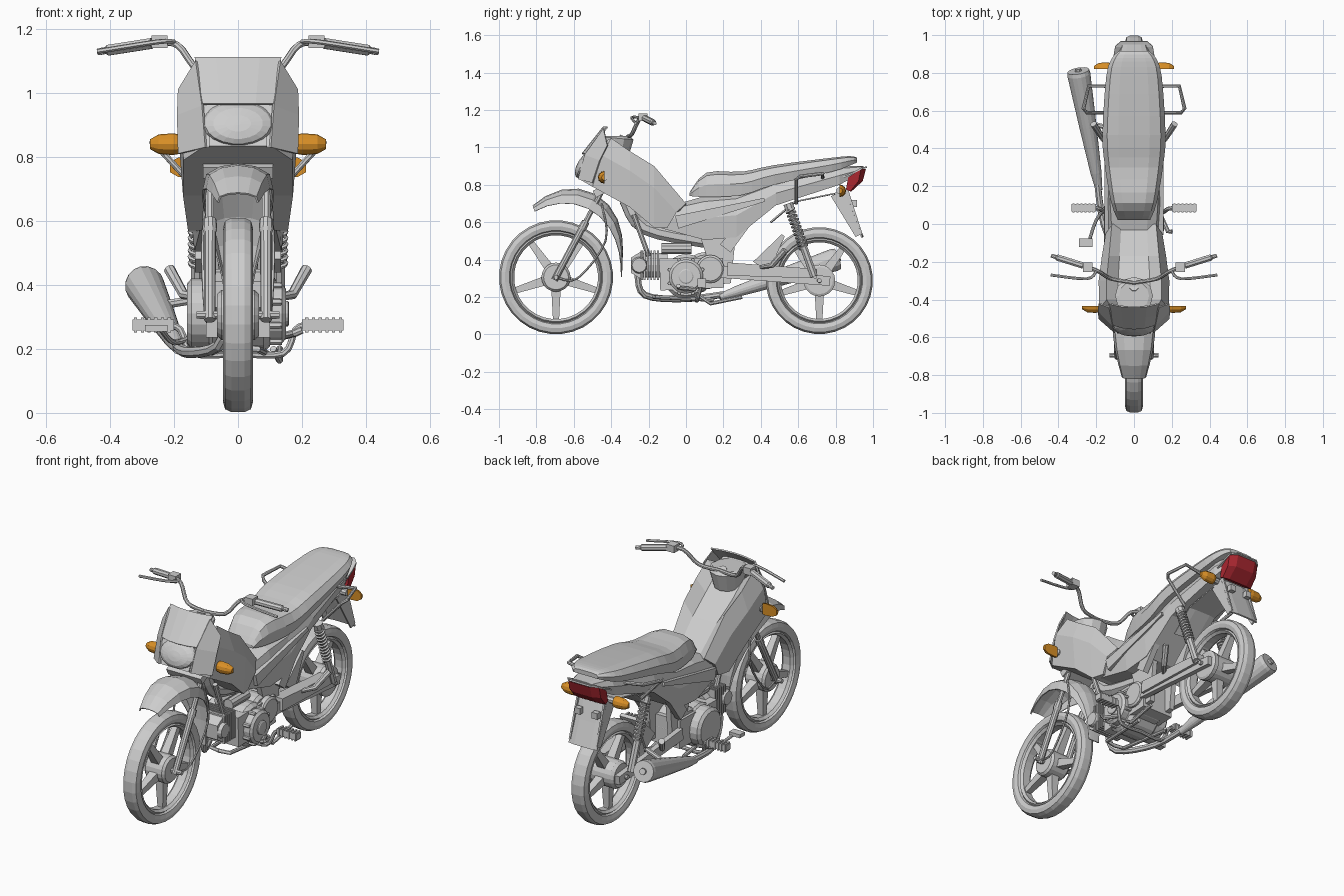
import bpy, bmesh, math
from mathutils import Vector, Matrix

if "Cube" in bpy.data.objects:
    bpy.data.objects.remove(bpy.data.objects["Cube"])


def material(name, rgb):
    mat = bpy.data.materials.new(name)
    mat.use_nodes = True
    color = (*rgb, 1)
    mat.diffuse_color = color
    mat.node_tree.nodes["Principled BSDF"].inputs["Base Color"].default_value = color
    return mat


GREY = material("light_grey", (.61, .61, .61))
AMBER = material("amber_lens", (.7, .28, .02))
RED = material("red_lens", (.4, .02, .03))


def add(name, verts, faces, mat=GREY, mirror=False, thick=0):
    """Create one object, or a left and right pair."""
    sides = {"left_": 1, "right_": -1} if mirror else {"": 1}
    for prefix, sign in sides.items():
        bm = bmesh.new()
        corners = [bm.verts.new((sign * x, y, z)) for x, y, z in verts]
        for face in faces:
            bm.faces.new([corners[i] for i in face])
        bmesh.ops.remove_doubles(bm, verts=bm.verts, dist=.0005)
        bmesh.ops.recalc_face_normals(bm, faces=bm.faces)
        mesh = bpy.data.meshes.new(prefix + name)
        bm.to_mesh(mesh)
        bm.free()
        mesh.materials.append(mat)
        obj = bpy.data.objects.new(prefix + name, mesh)
        bpy.context.collection.objects.link(obj)
        if thick:
            solid = obj.modifiers.new("thickness", "SOLIDIFY")
            solid.thickness, solid.offset = thick, 0


def loft(name, rings, mat=GREY, mirror=False, closed=True, caps=True, thick=0):
    """Skin a row of cross-sections."""
    count = len(rings[0])
    verts = [point for ring in rings for point in ring]
    faces = []
    for start in range(0, len(verts) - count, count):
        for i in range(count if closed else count - 1):
            j = (i + 1) % count
            faces.append((start + i, start + j, start + count + j, start + count + i))
    if closed and caps:
        faces += [range(count), range(len(verts) - count, len(verts))]
    add(name, verts, faces, mat, mirror, thick)


def angles(count):
    return [math.tau * (k + .5) / count for k in range(count)]


def smooth(points, steps=4):
    """Pass a soft curve through a few control points of any size."""
    pts = [Vector(p) for p in points]
    ends = [pts[0], *pts, pts[-1]]
    curve = []
    for a, b, c, d in zip(ends, ends[1:], ends[2:], ends[3:]):
        for t in (k / steps for k in range(steps)):
            curve.append(b + (c - a) * (t / 2) + (a * 2 - b * 5 + c * 4 - d) * (t * t / 2)
                         + (b * 3 - a - c * 3 + d) * (t ** 3 / 2))
    return curve + [pts[-1]]


def tube(name, points, radius, mat=GREY, mirror=False, sides=8):
    pts = [Vector(p) for p in points]
    radii = radius if isinstance(radius, list) else [radius] * len(pts)
    rings, across = [], None
    for i, point in enumerate(pts):
        along = (pts[min(i + 1, len(pts) - 1)] - pts[max(i - 1, 0)]).normalized()
        across = along.orthogonal() if across is None else across - along * across.dot(along)
        across.normalize()
        up = along.cross(across)
        rings.append([point + (across * math.cos(a) + up * math.sin(a)) * radii[i] for a in angles(sides)])
    loft(name, rings, mat, mirror)


def barrel(name, center, radius, inner, outer, mirror=False, sides=20):
    """A drum across the bike with a chamfered outer end."""
    y, z = center
    shoulder = outer + (inner - outer) * .2
    tube(name, [(x, y, z) for x in (inner, shoulder, outer)], [radius, radius, radius * .85], GREY, mirror, sides)


def slab(name, start, end, start_width, end_width, inner, outer, mirror=False):
    """A tapered flat bar drawn in the side plane."""
    p, q = Vector(start), Vector(end)
    normal = (q - p).orthogonal().normalized() / 2
    outline = [p + normal * start_width, q + normal * end_width, q - normal * end_width, p - normal * start_width]
    loft(name, [[(x, y, z) for y, z in outline] for x in (inner, outer)], GREY, mirror)


def box(name, center, size, mirror=False):
    x, y, z = center
    width, depth, height = size
    slab(name, (y - depth / 2, z), (y + depth / 2, z), height, height, x - width / 2, x + width / 2, mirror)


def whole(half):
    """Complete a half section that starts and ends at the middle."""
    return half + [(-x, y, z) for x, y, z in half[-2:0:-1]]


def hull(y, low, top, w):
    """Cross-section of the seat and the body."""
    mid = (low + top) / 2
    return whole([(0, y, top), (w * .5, y, top), (w * .85, y, top - (top - low) / 8),
                  (w, y, mid), (w * .92, y, low), (0, y, low)])


def hoop(name, hub, radius, depth, width, sides):
    """A ring with a squarish rounded section round an axle."""
    def square(value):
        return math.copysign(abs(value) ** .7, value)
    section = [(radius - depth + depth * square(math.cos(a)), width * square(math.sin(a))) for a in angles(sides)]
    turns = angles(32)
    rings = [[hub + Vector((x, r * math.cos(a), r * math.sin(a))) for r, x in section] for a in turns + turns[:1]]
    loft(name, rings, caps=False)


def wheel(name, hub, radius, hub_width):
    hoop(name + "_tire", hub, radius, .033, .047, 10)
    hoop(name + "_rim", hub, radius - .055, .014, .038, 6)
    barrel(name + "_hub", hub.yz, .078, 0, hub_width, mirror=True)
    barrel(name + "_axle", hub.yz, .014, 0, .13, mirror=True, sides=8)
    for k, angle in enumerate(angles(5)):
        turn = Matrix.Rotation(angle, 3, "X")
        rings = []
        for reach, size in ((.04, .026), (radius - .07, .016)):
            corners = [(-size, -size), (size, -size), (size, size), (-size, size)]
            rings.append([hub + turn @ Vector((x, y, reach)) for x, y in corners])
        loft(f"{name}_spoke_{k + 1}", rings)


def signal(name, base, length, back):
    """A front-to-back split pod: amber lens on the outer side, given colour behind."""
    for part, facing, mat in (("lens", 1, AMBER), ("housing", -1, back)):
        direction = math.copysign(facing, base.y)
        rings = []
        for t, size in ((0, .9), (.2, 1), (.7, .9), (1, .45)):
            rings.append([base + Vector((length * t, direction * .036 * size * math.sin(a), .034 * size * math.cos(a)))
                          for a in (math.pi * k / 6 for k in range(7))])
        loft(f"{name}_{part}", rings, mat, True)
    tube(name + "_stalk", [base - Vector((.08, 0, 0)), base], .018, mirror=True)


# Wheels
front_hub = Vector((0, -.695, .306))
rear_hub = Vector((0, .713, .288))
wheel("front", front_hub, .306, .065)
wheel("rear", rear_hub, .287, .085)

# Front fork
fork_foot = front_hub + Vector((.088, 0, 0))
fork_head = Vector((.088, -.42, .82))
tube("fork_tube", [fork_foot, fork_head], .014, mirror=True)
tube("fork_slider", [fork_foot.lerp(fork_head, t) for t in (-.03, .5, .52, .58)], [.018, .019, .023, .021], mirror=True, sides=10)
slab("fork_crown", (-.49, .75), (-.41, .79), .04, .04, -.11, .11)
tube("steering_stem", [(0, -.45, .76), (0, -.33, 1.06)], .025)
tube("brake_cable", smooth([(.1, -.45, .7), (.11, -.43, .5), (.1, -.58, .3), fork_foot]), .006, mirror=True, sides=6)

# Front mudguard, an arc round the wheel that swells near the crown
rows = []
for t in (k / 10 for k in range(11)):
    angle = math.radians(108 * t)
    outward = Vector((0, math.cos(angle), math.sin(angle)))
    swell = math.sin(2.5 * t) ** 2
    crest = front_hub + outward * (.35 + .14 * swell)
    half = [(1, 1), (.9, .4), (.5, .1), (0, 0)]
    rows.append([crest + Vector((side * (.035 + .075 * swell), 0, 0)) - outward * drop * .085 * swell
                 for side, drop in half + [(-side, drop) for side, drop in half[-2::-1]]])
loft("front_mudguard", rows, closed=False, thick=.006)


def cowl_section(y, lean, low, top, w):
    tall = top - low
    return whole([(0, y, top - tall * .22), (w * .45, y, top - tall * .22), (w * .78, y, top),
                  (w, y + lean / 2, top - tall * .35), (w * .92, y + lean, low), (0, y + lean, low)])


# Cowl and leg shield
loft("cowl", [cowl_section(*station) for station in (
    (-.5, -.07, .83, 1, .12), (-.4, -.1, .79, 1.05, .185), (-.3, 0, .68, .98, .187),
    (-.17, 0, .57, .9, .17), (0, -.1, .57, .7, .15))])
slab("cowl_nose", (-.57, .83), (-.45, 1.05), .02, .05, -.09, .09)
loft("cowl_cheek", [[(.13, -.44, 1.1), (.185, -.42, 1.01)], [(.11, -.54, .96), (.188, -.46, .93)],
                    [(.1, -.575, .83), (.185, -.5, .81)]], mirror=True, closed=False, thick=.008)
rows = []
for t in (0, .5, 1):
    w = .11 + .025 * t
    y, z = -.555 + .115 * t, .965 + .145 * t
    rows.append([(w * side, y + .02 * side * side, z) for side in (-1, -.5, 0, .5, 1)])
loft("windscreen", rows, closed=False, thick=.008)

# Headlight dome and instruments
dome = []
for swing in (0, .4, .8, 1.2, 1.5):
    size, bulge = math.cos(swing), math.sin(swing)
    dome.append([(.112 * size * math.cos(a), -.545 - .04 * bulge + .03 * size * math.sin(a),
                  .905 + .07 * size * math.sin(a)) for a in angles(20)])
loft("headlight_lens", dome)
tube("instrument_cluster", [(0, -.39, .95), (0, -.38, 1.05), (0, -.38, 1.06)], [.08, .1, .08], sides=12)

# Handlebar, grips and levers
bar_end = Vector((.43, -.17, 1.13))
grip_start = Vector((.27, -.22, 1.155))
tube("handlebar", smooth([(0, -.31, 1.06), (.12, -.29, 1.07), (.19, -.25, 1.15), grip_start, bar_end]), .011, mirror=True)
tube("grip", [grip_start.lerp(bar_end, t) for t in (0, .85, .9, 1.05)], [.018, .018, .011, .011], mirror=True)
box("switch_housing", (.245, -.23, 1.16), (.05, .05, .04), mirror=True)
tube("lever", smooth([(.2, -.25, 1.16), (.25, -.29, 1.16), (.44, -.27, 1.13)]), .008, mirror=True, sides=6)

# Turn signals
signal("front_signal", Vector((.185, -.435, .84)), .09, GREY)
signal("rear_signal", Vector((.125, .82, .768)), .088, AMBER)

# Seat, body shell and tail
loft("seat", [hull(*station) for station in smooth([
    (.02, .74, .76, .085), (.11, .735, .865, .12), (.3, .745, .87, .153), (.47, .8, .905, .167),
    (.78, .87, .945, .147), (.88, .905, .953, .115), (.915, .92, .945, .08)], 3)])
loft("body_shell", [hull(*station) for station in (
    (-.14, .57, .67, .13), (.1, .505, .74, .148), (.27, .52, .755, .15), (.48, .69, .82, .143),
    (.82, .8, .9, .115), (.95, .87, .9, .07))])
slab("body_crease", (-.05, .6), (.42, .72), .07, .02, .12, .155, mirror=True)
slab("rear_wedge", (.21, .46), (.42, .73), .07, .05, .1, .135, mirror=True)

# Red tail light under a grey cap
lamp = [(.855, .775), (.872, .84), (.962, .885), (.945, .82), (.885, .765)]
loft("tail_light", [[(x, lamp[0][0] + (y - lamp[0][0]) * reach, z) for y, z in lamp]
                    for x, reach in ((-.1, .75), (-.06, 1), (.06, 1), (.1, .75))], RED)
loft("tail_cap", [[(-w, y, z), (w, y, z)] for w, y, z in ((.112, .84, .84), (.108, .89, .862), (.1, .94, .888), (.07, .968, .895))],
     closed=False, thick=.009)
spine = [(.45, .6), (.58, .71), (.85, .765), (.89, .65), (.94, .52)]
loft("rear_mudguard", [[(x, y + .01 * math.cos(x * 17), z) for x in (-.09, -.05, .05, .09)] for y, z in spine], closed=False, thick=.008)
slab("mudguard_flank", (.82, .76), (.925, .53), .1, .04, .08, .09, mirror=True)
box("reflector", (.055, .9, .7), (.035, .03, .035), mirror=True)
tube("grab_rail", [(.12, .73, .84), (.24, .73, .86), (.268, .61, .845), (.25, .59, .83), (.13, .59, .7)], .01, mirror=True)

# Frame and swingarm
slab("frame_plate", (.17, .55), (.2, .27), .2, .08, .055, .085, mirror=True)
tube("down_tube", smooth([(0, -.32, .72), (0, -.22, .57), (0, .1, .5)]), .04)
tube("engine_hanger", [(.05, -.28, .64), (.05, -.2, .42)], .014, mirror=True)
slab("swingarm", (.19, .335), (.77, .285), .065, .05, .085, .115, mirror=True)
slab("chain_guard", (.22, .35), (.7, .325), .07, .05, .06, .13)
slab("inner_guard", (.4, .36), (.52, .53), .1, .02, -.055, .055)
barrel("sprocket", rear_hub.yz, .085, .06, .09)

# Rear shock absorbers with coil springs
shock_top = Vector((.128, .545, .7))
shock_foot = Vector((.128, .685, .31))
tube("shock_rod", [shock_top, shock_foot], .014, mirror=True)
tube("shock_body", [shock_top.lerp(shock_foot, t) for t in (.6, 1)], .021, mirror=True)
tube("shock_cap", [shock_top, shock_top.lerp(shock_foot, .08)], .027, mirror=True)
coil, twist = [], (shock_foot - shock_top).to_track_quat("Z", "Y")
for k in range(110):
    a = k * math.tau / 10
    coil.append(shock_top.lerp(shock_foot, .07 + k / 200) + twist @ Vector((math.cos(a), math.sin(a), 0)) * .023)
tube("shock_spring", coil, .007, mirror=True, sides=5)

# Engine with a finned forward cylinder
crank = Vector((0, .31))
slab("crankcase", (-.14, .32), (.2, .33), .17, .16, -.1, .1)
barrel("crank_chamber", crank, .12, 0, .1, mirror=True)
barrel("gearbox", (.1, .34), .1, 0, .085, mirror=True)
barrel("generator_cover", crank, .092, .09, .15)
barrel("generator_hub", crank, .04, .14, .16)
barrel("clutch_cover", crank, .11, -.09, -.16)
barrel("sprocket_cover", (.13, .35), .075, .08, .12)
for k, a in enumerate(angles(8)):
    barrel(f"cover_bolt_{k + 1}", crank + Vector((math.cos(a), math.sin(a))) * .095, .011, .1, .138, sides=6)
tube("cylinder", [(0, -.1, .37), (0, -.25, .37)], .065, sides=12)
for k in range(6):
    box(f"cylinder_fin_{k + 1}", (0, -.15 - k * .018, .37), (.17, .009, .16))
slab("cylinder_head", (-.23, .37), (-.295, .37), .16, .08, -.075, .075)
barrel("valve_cover", (-.25, .37), .045, 0, .095, mirror=True, sides=12)
for name, x in (("carburettor", -.03), ("starter_motor", .03)):
    tube(name, [(x, -.13, .46), (x, .03, .46)], .03, sides=10)

# Exhaust
muffler_start = Vector((-.185, .18, .2))
muffler_end = Vector((-.295, .81, .404))
tube("exhaust_pipe", smooth([(-.03, -.26, .32), (-.06, -.22, .21), (-.16, 0, .19), muffler_start.lerp(muffler_end, .1)]), .018)
tube("muffler", [muffler_start.lerp(muffler_end, t) for t in (0, .15, .55, .97, 1, 1, .95)],
     [.018, .03, .047, .062, .058, .038, .036], sides=16)
tube("muffler_tip", [muffler_start.lerp(muffler_end, t) for t in (.9, 1.02)], .018)
tube("muffler_bracket", [(-.1, .5, .36), (-.22, .53, .34)], .014)

# Footrests, pedals and stand
tube("footrest_bar", smooth([(0, .06, .185), (.14, .06, .185), (.18, .08, .26), (.22, .085, .275)]), .011, mirror=True)
box("footrest", (.265, .085, .275), (.13, .04, .034), mirror=True)
for k in range(6):
    box(f"footrest_rib_{k + 1}", (.215 + k * .021, .085, .275), (.01, .046, .046), mirror=True)
tube("passenger_peg", [(.12, .4, .36), (.17, .46, .37), (.215, .53, .45)], [.012, .016, .018], mirror=True)
tube("brake_pedal", smooth([(-.14, .1, .24), (-.2, .02, .22), (-.24, -.1, .26)]), .009)
box("brake_pad", (-.255, -.1, .265), (.07, .045, .02))
tube("gear_lever", [(.14, .05, .24), (.18, -.04, .25), (.2, -.04, .26)], .012)
tube("side_stand", [(.11, .08, .2), (.13, .13, .165), (.13, .3, .2)], .011)
tube("crash_bar", [(0, -.17, .2), (.06, -.16, .2), (.09, .15, .185)], .011, mirror=True)
